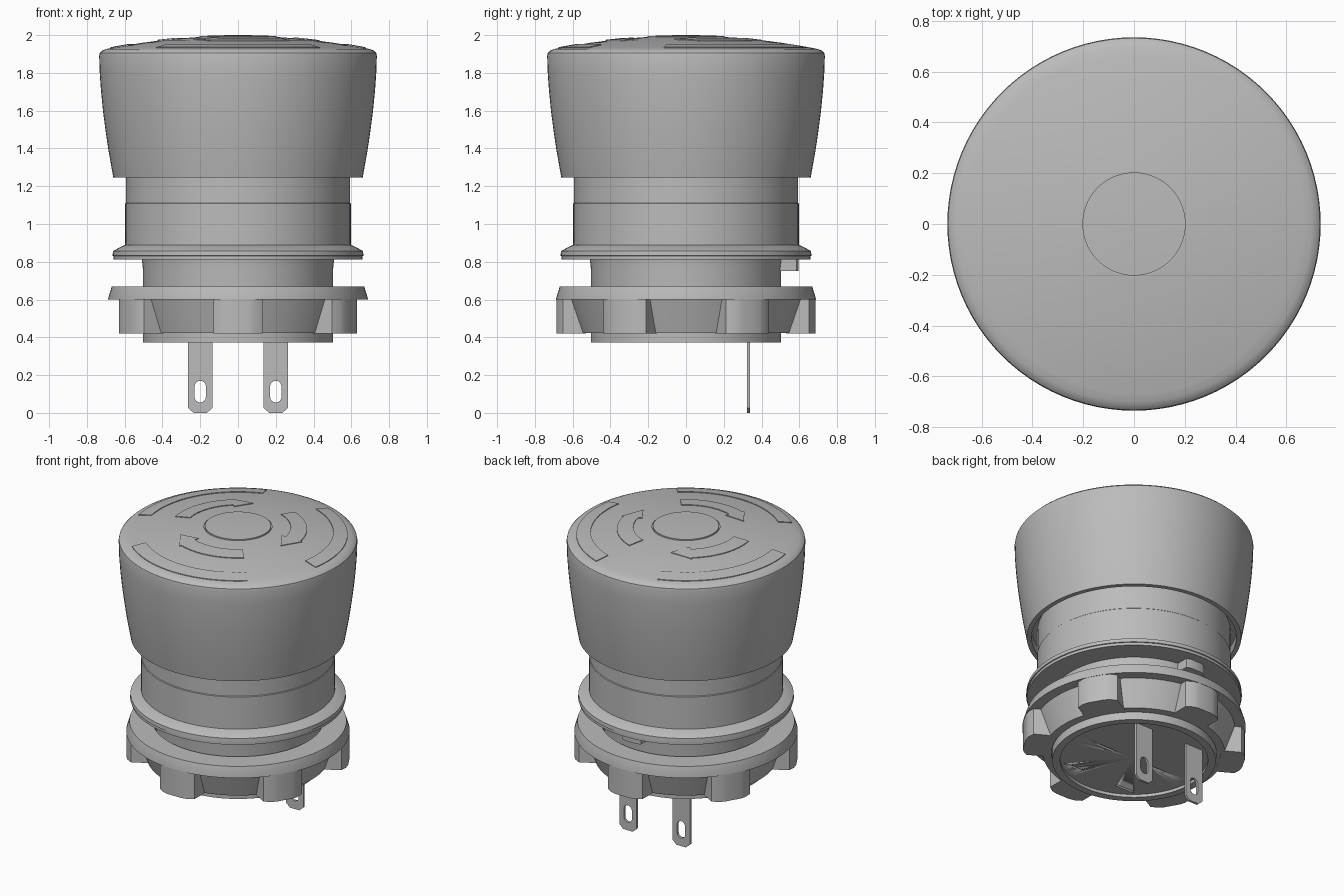
import bpy, bmesh, math
from mathutils import Matrix

if "Cube" in bpy.data.objects:
    bpy.data.objects.remove(bpy.data.objects["Cube"])

grey = bpy.data.materials.new("plain grey")
grey.diffuse_color = (0.5, 0.5, 0.5, 1)
grey.use_nodes = True
grey.node_tree.nodes["Principled BSDF"].inputs["Base Color"].default_value = grey.diffuse_color


def finish(obj, angle=30):
    obj.data.materials.clear()
    obj.data.materials.append(grey)
    bpy.ops.object.select_all(action='DESELECT')
    obj.select_set(True)
    bpy.context.view_layer.objects.active = obj
    bpy.ops.object.shade_smooth_by_angle(angle=math.radians(angle))
    return obj


def from_bmesh(name, bm):
    bmesh.ops.remove_doubles(bm, verts=bm.verts, dist=1e-5)
    bmesh.ops.recalc_face_normals(bm, faces=bm.faces)
    mesh = bpy.data.meshes.new(name)
    bm.to_mesh(mesh)
    bm.free()
    obj = bpy.data.objects.new(name, mesh)
    bpy.context.collection.objects.link(obj)
    return finish(obj)


def lathe(name, profile, closed=False, steps=96):
    """Spin an (r, z) profile around the z axis."""
    bm = bmesh.new()
    pts = [bm.verts.new((r, 0, z)) for r, z in profile]
    pairs = list(zip(pts, pts[1:])) + ([(pts[-1], pts[0])] if closed else [])
    edges = [bm.edges.new(p) for p in pairs]
    bmesh.ops.spin(bm, geom=pts + edges, cent=(0, 0, 0), axis=(0, 0, 1),
                   angle=math.tau, steps=steps, use_merge=False)
    bmesh.ops.remove_doubles(bm, verts=bm.verts, dist=1e-5)
    bmesh.ops.dissolve_degenerate(bm, edges=bm.edges, dist=1e-6)
    return from_bmesh(name, bm)


def prism(bm, outline, z0, z1, turn):
    """Extrude an (x, y) outline between two heights, turned about z."""
    rot = Matrix.Rotation(turn, 4, 'Z')
    face = bm.faces.new([bm.verts.new((x, y, z0)) for x, y in outline])
    ext = bmesh.ops.extrude_face_region(bm, geom=[face])
    top = [v for v in ext['geom'] if isinstance(v, bmesh.types.BMVert)]
    bmesh.ops.translate(bm, verts=top, vec=(0, 0, z1 - z0))
    bmesh.ops.transform(bm, matrix=rot, verts=list(face.verts) + top)


def dome(r):
    return 1.996 - 0.07 * (r / 0.7) ** 2


def raised_strip(name, stations, height):
    """Thin plate on the dome; stations are (angle, inner r, outer r)."""
    bm = bmesh.new()
    n = 5
    layers = []
    for h in (height, -0.01):
        rows = []
        for a, r0, r1 in stations:
            a = math.radians(a)
            rs = [r0 + (r1 - r0) * i / n for i in range(n + 1)]
            rows.append([bm.verts.new((r * math.cos(a), r * math.sin(a), dome(r) + h))
                         for r in rs])
        for p, q in zip(rows, rows[1:]):
            for i in range(n):
                bm.faces.new((p[i], p[i + 1], q[i + 1], q[i]))
        layers.append(rows)
    top, low = layers

    def rim(rows):
        return (rows[0] + [r[-1] for r in rows[1:]] + rows[-1][-2::-1]
                + [r[0] for r in rows[-2:0:-1]])
    t, b = rim(top), rim(low)
    for i in range(len(t)):
        j = (i + 1) % len(t)
        bm.faces.new((t[i], t[j], b[j], b[i]))
    bmesh.ops.remove_doubles(bm, verts=bm.verts, dist=1e-5)
    bmesh.ops.dissolve_degenerate(bm, edges=bm.edges, dist=1e-6)
    return from_bmesh(name, bm)


# Push cap: domed top with a centre disc, curved flank, hollow underside
cap = [(0, 2.0), (0.1, 1.999), (0.203, 1.995), (0.203, 1.985), (0.209, 1.985)]
cap += [(r, dome(r)) for r in (0.209, 0.3, 0.4, 0.5, 0.6, 0.66, 0.70)]
cap += [(0.72, 1.917), (0.732, 1.905), (0.735, 1.89), (0.732, 1.8), (0.725, 1.7),
        (0.715, 1.6), (0.702, 1.5), (0.686, 1.39), (0.66, 1.245), (0.63, 1.245),
        (0.63, 1.30), (0, 1.30)]
lathe("push_cap", cap)

# Three grip pads and three rotation arrows on the dome
for k in range(3):
    mid = -90 + 120 * k
    raised_strip(f"grip_pad_{k + 1}",
                 [(mid - 40 + 80 * i / 24, 0.587, 0.675) for i in range(25)], 0.005)
    tail = 70 + 120 * k
    body = [(tail - 60 * i / 16, 0.325, 0.425) for i in range(17)]
    head = [(tail - 60.3, 0.297, 0.437), (tail - 79.5, 0.369, 0.371)]
    raised_strip(f"turn_arrow_{k + 1}", body + head, 0.005)

# Neck with a fine seam, and the bezel flange below it
lathe("neck", [(0, 1.31), (0.593, 1.31), (0.593, 1.112), (0.597, 1.108),
               (0.597, 0.88), (0, 0.88)])
lathe("bezel_flange", [(0, 0.89), (0.60, 0.89), (0.662, 0.857), (0.664, 0.832),
                       (0.658, 0.83), (0.658, 0.812), (0, 0.812)])

# Threaded barrel with a recessed underside
barrel = lathe("barrel", [(0, 0.82), (0.51, 0.82), (0.503, 0.76), (0.503, 0.372),
                          (0.455, 0.372), (0.455, 0.392), (0, 0.392)])

# Empty terminal slots cut into the underside
bm = bmesh.new()
for x in (-0.2, 0.2):
    for y in (-0.33, -0.02):
        prism(bm, [(x - .065, y - .008), (x + .065, y - .008),
                   (x + .065, y + .008), (x - .065, y + .008)], 0.35, 0.44, 0)
cutter = from_bmesh("slot_cutter", bm)
cutter.hide_render = True
mod = barrel.modifiers.new("slots", 'BOOLEAN')
mod.operation, mod.object, mod.solver = 'DIFFERENCE', cutter, 'EXACT'
finish(barrel)
bpy.ops.object.modifier_move_to_index(modifier="slots", index=0)
bpy.ops.object.modifier_apply(modifier="slots")
bpy.data.objects.remove(cutter)

# Locating key at the back under the flange
bm = bmesh.new()
prism(bm, [(-0.07, 0.48), (0.07, 0.48), (0.07, 0.585), (0.04, 0.595),
           (-0.04, 0.595), (-0.07, 0.585)], 0.75, 0.82, 0)
from_bmesh("locating_key", bm)

# Locking nut: flanged ring with a tapered core and six lugs
lathe("locking_nut", [(0.525, 0.67), (0.668, 0.67), (0.688, 0.605), (0.688, 0.60),
                      (0.62, 0.60), (0.56, 0.422), (0.508, 0.422), (0.508, 0.64)],
      closed=True)
bm = bmesh.new()
for k in range(6):
    prism(bm, [(0.53, -0.13), (0.65, -0.13), (0.676, -0.09), (0.685, -0.05),
               (0.685, 0.05), (0.676, 0.09), (0.65, 0.13), (0.53, 0.13)],
          0.42, 0.61, math.radians(30 + 60 * k))
from_bmesh("nut_lugs", bm)

# Two flat solder terminals with slotted eyes
outline = [(-.065, .03), (-.035, .003), (.035, .003), (.065, .03), (.065, .40), (-.065, .40)]
outline = [(x, max(0, z - .003)) for x, z in outline]
eye = [(0.03 * math.cos(a), (0.14 if i < 9 else 0.085) + 0.03 * math.sin(a))
       for i in range(18)
       for a in [math.pi * (i if i < 9 else i - 1) / 8]]
for side, x in (("left", -0.2), ("right", 0.2)):
    curve = bpy.data.curves.new(f"terminal_{side}", 'CURVE')
    curve.dimensions, curve.fill_mode, curve.extrude = '2D', 'BOTH', 0.008
    for loop in (outline, eye):
        s = curve.splines.new('POLY')
        s.points.add(len(loop) - 1)
        for p, (u, v) in zip(s.points, loop):
            p.co = (u, v, 0, 1)
        s.use_cyclic_u = True
    obj = bpy.data.objects.new(f"terminal_{side}", curve)
    bpy.context.collection.objects.link(obj)
    obj.location, obj.rotation_euler = (x, 0.33, 0), (math.pi / 2, 0, 0)
    bpy.ops.object.select_all(action='DESELECT')
    obj.select_set(True)
    bpy.context.view_layer.objects.active = obj
    bpy.ops.object.convert(target='MESH')
    finish(bpy.context.view_layer.objects.active)
